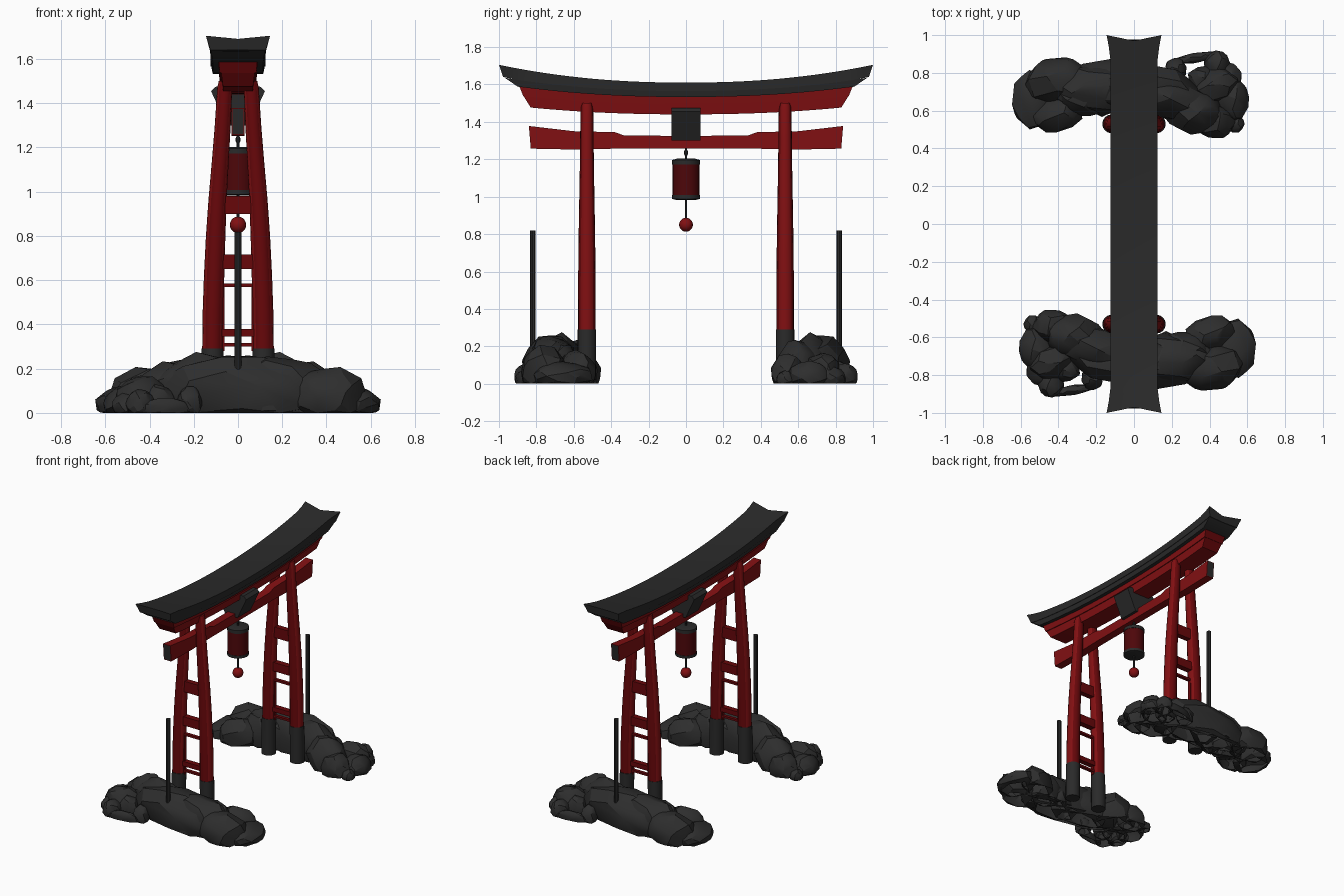
import bpy, bmesh, math, random
from mathutils import Vector

if "Cube" in bpy.data.objects:
    bpy.data.objects.remove(bpy.data.objects["Cube"])

random.seed(4)

def material(name, rgb):
    m = bpy.data.materials.new(name)
    m.diffuse_color = (*rgb, 1)
    m.use_nodes = True
    m.node_tree.nodes["Principled BSDF"].inputs["Base Color"].default_value = m.diffuse_color
    return m

RED = material("red_lacquer", (0.22, 0.005, 0.006))
DEEP_RED = material("deep_red_lacquer", (0.135, 0.002, 0.003))
DARK_RED = material("dark_red_paper", (0.075, 0.002, 0.003))
BLACK = material("charcoal_wood", (0.023, 0.023, 0.023))
STONE = material("dark_stone", (0.027, 0.027, 0.027))

def finish(name, bm, mats, angle=35):
    bmesh.ops.recalc_face_normals(bm, faces=bm.faces)
    me = bpy.data.meshes.new(name)
    bm.to_mesh(me)
    bm.free()
    for m in mats:
        me.materials.append(m)
    if angle:
        me.polygons.foreach_set("use_smooth", [True] * len(me.polygons))
        me.set_sharp_from_angle(angle=math.radians(angle))
    ob = bpy.data.objects.new(name, me)
    bpy.context.collection.objects.link(ob)
    return ob

def loft(name, sections, mats, angle=30, cap_index=0, inset=0):
    """Skin a row of matching closed cross-sections and cap both ends."""
    bm = bmesh.new()
    rings = [[bm.verts.new(p) for p in s] for s in sections]
    n = len(rings[0])
    for a, b in zip(rings, rings[1:]):
        for i in range(n):
            j = (i + 1) % n
            bm.faces.new((a[i], a[j], b[j], b[i]))
    caps = [bm.faces.new(r) for r in (rings[0], rings[-1])]
    if inset:
        bm.normal_update()
        bmesh.ops.inset_individual(bm, faces=caps, thickness=inset)
    for c in caps:
        c.material_index = cap_index
    return finish(name, bm, mats, angle)

def tube(name, stations, mat, y=0, seg=16):
    """Round part; stations are (x, z, radius)."""
    ring = [(math.cos(2 * math.pi * i / seg), math.sin(2 * math.pi * i / seg)) for i in range(seg)]
    return loft(name, [[(x + r * c, y + r * s, z) for c, s in ring] for x, z, r in stations],
                mat if isinstance(mat, list) else [mat])

def box(name, lo, hi, mat):
    return loft(name, [[(lo[0], lo[1], z), (hi[0], lo[1], z), (hi[0], hi[1], z), (lo[0], hi[1], z)]
                       for z in (lo[2], hi[2])], [mat], 0)

def curve(y, base, rise):
    return base + rise * abs(y) ** 2.2

def beam(name, half_w, top, bottom, y_top, y_bot, mats, cap_index=0, steps=20):
    """Beam along y; top and bottom are (base, rise) of the upward sweep."""
    secs = []
    for i in range(steps + 1):
        t = -1 + 2 * i / steps
        yt, yb = t * y_top, t * y_bot
        zt, zb = curve(yt, *top), curve(yb, *bottom)
        secs.append([(-half_w, yt, zt), (half_w, yt, zt),
                     (half_w - .008, yb, zb), (-half_w + .008, yb, zb)])
    return loft(name, secs, mats, 30, cap_index)

# Roof slab with flared, notched ends
secs = []
N = 32
for i in range(N + 1):
    y = -1 + 2 * i / N
    f = max(0, (abs(y) - .86) / .14) ** 1.5
    w = .125 + .02 * f
    zt, zb = curve(y, 1.61, .095), curve(y, 1.565, .075)
    mid = y - math.copysign(.03 * f, y)
    low = y - math.copysign(.022 * f, y)
    secs.append([(-w, y, zt), (0, mid, zt - .004 - .01 * f), (w, y, zt),
                 (.125, low, zb), (0, mid, zb), (-.125, low, zb)])
loft("roof_slab", secs, [BLACK])
beam("roof_under_layer", .122, (1.57, .07), (1.533, .07), .968, .90, [BLACK])

# Red lintel in two tiers, ends in the deeper red
beam("upper_lintel", .09, (1.56, .065), (1.497, .055), .90, .87, [RED, DEEP_RED], 1)
beam("lower_lintel", .076, (1.50, .055), (1.44, .055), .87, .83, [RED, DEEP_RED], 1)

# Tie beam with raised ends and dark end panels
half = [(0, 1.325, 1.257), (.33, 1.327, 1.257), (.38, 1.345, 1.257), (.6, 1.35, 1.252), (.84, 1.378, 1.257)]
stations = [(-y, a, b) for y, a, b in half[:0:-1]] + half
loft("tie_beam", [[(-.03, y, a), (.03, y, a), (.03, y * .988, b), (-.03, y * .988, b)]
                  for y, a, b in stations], [RED, BLACK], 30, 1, .006)

# Central plaque, leaning outward on both faces
prof = [(-.122, 1.455), (-.05, 1.30), (.05, 1.30), (.122, 1.455), (.1, 1.475), (-.1, 1.475)]
loft("plaque", [[(x, y, z) for x, z in prof] for y in (-.077, .077)], [BLACK], 0)

# Curved leg pairs, footings, rungs and poles
leg = [(.115, .27, .047), (.113, .45, .047), (.108, .62, .046), (.101, .8, .044), (.092, .97, .041),
       (.08, 1.14, .038), (.069, 1.3, .036), (.06, 1.47, .034), (.057, 1.5, .03)]
rungs = [(.90, .98, .02), (.65, .715, .022), (.57, .586, .012), (.345, .38, .02), (.30, .315, .012)]
for side, label in ((-1, "front"), (1, "back")):
    y = side * .53
    for s, lr in ((-1, "left"), (1, "right")):
        ob = tube(f"{label}_{lr}_leg", [(s * x, z, r) for x, z, r in leg], [RED, DEEP_RED], y)
        for p in ob.data.polygons:  # deeper red on the sides facing along the gate
            p.material_index = int(abs(p.normal.y) > .7)
        tube(f"{label}_{lr}_footing", [(s * .118, .02, .05), (s * .115, .29, .05)], BLACK, y)
        box(f"{label}_{lr}_inner_stile", (s * .067 - .005, y - .012, .28), (s * .067 + .005, y + .012, .58), DEEP_RED)
    for k, (a, b, d) in enumerate(rungs):
        box(f"{label}_rung_{k}", (-.1, y - d, a), (.1, y + d, b), DEEP_RED)
    tube(f"{label}_pole", [(0, .1, .016), (0, .818, .016)], BLACK, side * .82, 10)

# Hanging lantern: paper body, dark caps, cord and ball
tube("lantern_body", [(0, 1.0, .072), (0, 1.18, .072)], DARK_RED, seg=20)
tube("lantern_top_cap", [(0, 1.172, .074), (0, 1.196, .074), (0, 1.203, .05)], BLACK, seg=20)
tube("lantern_bottom_cap", [(0, .982, .05), (0, .988, .074), (0, 1.008, .074)], BLACK, seg=20)
tube("lantern_cord", [(0, .87, .006), (0, 1.31, .006)], BLACK, seg=8)
tube("lantern_knot", [(0, 1.218, .006), (0, 1.228, .011), (0, 1.242, .011), (0, 1.25, .006)], BLACK, seg=8)
bm = bmesh.new()
bmesh.ops.create_uvsphere(bm, u_segments=16, v_segments=10, radius=.037)
bmesh.ops.translate(bm, vec=(0, 0, .85), verts=bm.verts)
finish("lantern_ball", bm, [RED], 60)

# Rock mounds: faceted hollow boulders, the second mound is the first turned half around
def boulder(name, x, y, rx, ry, h, turn=0, n=46):
    pts = []
    for i in range(n):
        z = 1 - 2 * (i + .5) / n
        a = i * 2.39996 + random.uniform(-.25, .25)
        r, k = math.sqrt(1 - z * z), random.uniform(.92, 1.06)
        px, py = rx * r * k * math.cos(a), ry * r * k * math.sin(a)
        c, s = math.cos(turn), math.sin(turn)
        pts.append(Vector((x + c * px - s * py, y + s * px + c * py, max(0, h * (.33 + .67 * z * k)))))
    for sign, label in ((1, "back"), (-1, "front")):
        bm = bmesh.new()
        for p in pts:
            bm.verts.new((sign * p.x, sign * p.y, p.z))
        res = bmesh.ops.convex_hull(bm, input=bm.verts)
        inner = [v for v in res["geom_interior"] if isinstance(v, bmesh.types.BMVert)]
        bmesh.ops.delete(bm, geom=inner, context='VERTS')
        bmesh.ops.recalc_face_normals(bm, faces=bm.faces)
        floor = [f for f in bm.faces if all(v.co.z < 1e-4 for v in f.verts)]
        bmesh.ops.delete(bm, geom=floor, context='FACES')
        finish(f"{label}_{name}", bm, [STONE], 25)

rocks = [  # x, y, rx, ry, height, turn
    (-.02, .725, .38, .145, .275, -.1), (.13, .68, .28, .12, .27, -.25), (-.18, .72, .26, .14, .26, .1),
    (-.41, .76, .18, .12, .21, .2), (-.53, .66, .115, .16, .12, 0), (-.40, .58, .14, .095, .18, .2),
    (-.27, .66, .14, .10, .23, 0), (-.17, .63, .07, .06, .13, 0), (.31, .60, .17, .12, .235, -.3),
    (.43, .54, .11, .095, .16, 0), (.52, .66, .09, .12, .12, 0), (.43, .73, .13, .09, .17, .4),
    (.44, .85, .07, .07, .11, 0), (.51, .78, .06, .08, .09, .3), (.54, .53, .045, .05, .07, 0),
    (.33, .88, .12, .028, .07, .15), (.22, .82, .06, .06, .12, 0), (.36, .77, .075, .07, .13, 0),
]
for k, r in enumerate(rocks):
    boulder(f"boulder_{k}", *r)
